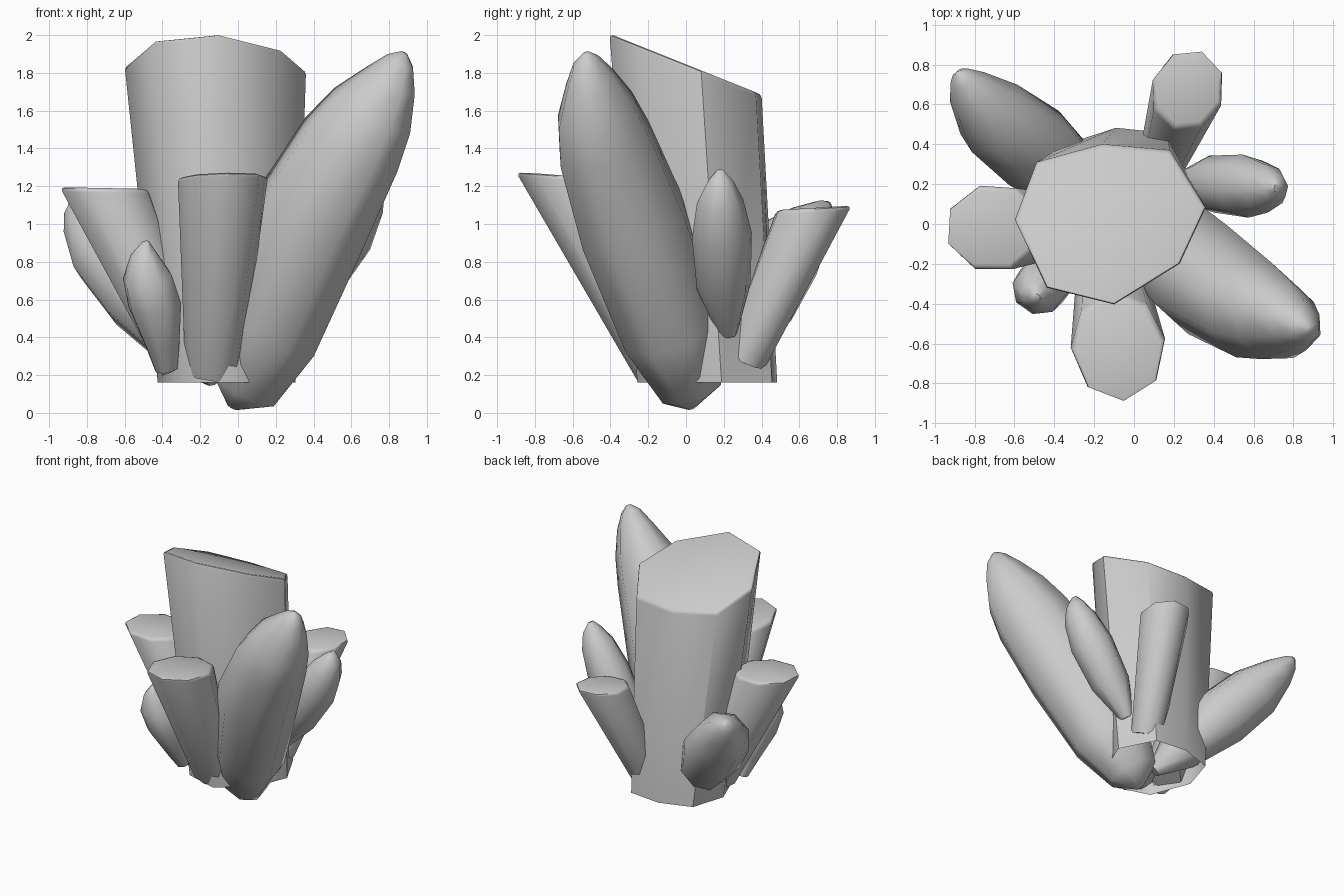
import bpy, bmesh, math
from mathutils import Vector

if "Cube" in bpy.data.objects:
    bpy.data.objects.remove(bpy.data.objects["Cube"])


def finish(name, rings, cap_edge=0.0, open_base=False):
    """Skin stacked rings into a mesh; optionally bevel the top rim."""
    bm = bmesh.new()
    loops = [[bm.verts.new(p) for p in ring] for ring in rings]
    n = len(loops[0])
    for a, b in zip(loops, loops[1:]):
        for i in range(n):
            j = (i + 1) % n
            bm.faces.new((a[i], a[j], b[j], b[i]))
    if not open_base:
        bm.faces.new(loops[0][::-1])
    cap = bm.faces.new(loops[-1])
    if cap_edge:
        bmesh.ops.bevel(bm, geom=list(cap.edges), offset=cap_edge,
                        segments=2, profile=0.5, affect='EDGES')
    bmesh.ops.recalc_face_normals(bm, faces=bm.faces)
    me = bpy.data.meshes.new(name)
    bm.to_mesh(me)
    bm.free()
    ob = bpy.data.objects.new(name, me)
    bpy.context.collection.objects.link(ob)
    bpy.ops.object.select_all(action='DESELECT')
    ob.select_set(True)
    bpy.context.view_layer.objects.active = ob
    bpy.ops.object.shade_smooth_by_angle(angle=math.radians(52))


def ring(center, axis, r, sides, turn, width=1.0):
    """Polygon square to the axis; width scales it sideways to the lean."""
    axis = Vector(axis).normalized()
    u = (Vector((0, 0, 1)) - axis * axis.z).normalized()
    v = axis.cross(u) * width
    return [Vector(center) + r * (math.cos(t) * u + math.sin(t) * v)
            for t in (turn + 2 * math.pi * i / sides for i in range(sides))]


def rounded_crystal(name, stations, sides=8, turn=0.2, width=1.0):
    """Spindle through (x, y, z, radius) stations."""
    axis = Vector(stations[-1][:3]) - Vector(stations[0][:3])
    finish(name, [ring(s[:3], axis, s[3] * 1.03, sides, turn, width) for s in stations])


def cut_crystal(name, base, top, r0, r1, sides=8, turn=0.0, slope=(0, 0)):
    """Tapered prism whose top is cut by a near-level plane."""
    base, top = Vector(base), Vector(top)
    axis = (top - base).normalized()
    low = ring(base, axis, r0, sides, turn)
    high = ring(top, axis, r1, sides, turn)
    normal = Vector((-slope[0], -slope[1], 1))
    cut = []
    for a, b in zip(low, high):
        d = b - a
        cut.append(b + d * ((top - b).dot(normal) / d.dot(normal)))
    finish(name, [low, cut], 0.025)


# Tall central crystal with a slanted top
outline = [(0.36, 0.08), (0.18, 0.37), (-0.16, 0.40), (-0.49, 0.31),
           (-0.60, 0.02), (-0.44, -0.32), (-0.10, -0.405), (0.23, -0.20)]
finish("main_crystal", [
    [(-0.06 + (x + 0.12) * 0.76, 0.115 + y * 0.92, 0.16) for x, y in outline],
    [(x, y, 1.845 - 0.4 * y) for x, y in outline]], 0.02, open_base=True)

# Large rounded crystal leaning front right
rounded_crystal("large_rounded_crystal", [
    (-0.03, 0.03, 0.03, 0.03), (0.03, 0.03, 0.13, 0.19), (0.15, -0.08, 0.45, 0.30),
    (0.37, -0.28, 1.00, 0.33), (0.60, -0.43, 1.42, 0.29), (0.71, -0.48, 1.60, 0.24),
    (0.81, -0.51, 1.76, 0.15), (0.86, -0.53, 1.86, 0.08), (0.88, -0.53, 1.905, 0.02)],
    width=0.85)

# Rounded crystal leaning back left
rounded_crystal("back_left_rounded_crystal", [
    (-0.12, 0.08, 0.18, 0.05), (-0.26, 0.19, 0.35, 0.16), (-0.50, 0.38, 0.63, 0.22),
    (-0.70, 0.53, 0.86, 0.20), (-0.82, 0.66, 1.01, 0.12), (-0.87, 0.73, 1.08, 0.06),
    (-0.885, 0.755, 1.11, 0.015)])

# Rounded crystal on the right
rounded_crystal("right_rounded_crystal", [
    (0.25, 0.22, 0.42, 0.05), (0.39, 0.20, 0.67, 0.14), (0.56, 0.19, 0.94, 0.155),
    (0.66, 0.18, 1.12, 0.12), (0.71, 0.18, 1.22, 0.07), (0.72, 0.18, 1.28, 0.02)])

# Small rounded crystal front left
rounded_crystal("small_rounded_crystal", [
    (-0.38, -0.14, 0.23, 0.06), (-0.40, -0.20, 0.36, 0.09), (-0.44, -0.28, 0.57, 0.14),
    (-0.48, -0.33, 0.72, 0.13), (-0.50, -0.36, 0.84, 0.07), (-0.49, -0.37, 0.905, 0.02)])

# Flat-topped crystals
cut_crystal("front_cut_crystal", (-0.13, -0.12, 0.23), (-0.08, -0.61, 1.25),
            0.15, 0.24, slope=(0.02, -0.08))
cut_crystal("left_cut_crystal", (-0.28, 0.00, 0.25), (-0.70, -0.02, 1.19),
            0.14, 0.225, turn=0.3, slope=(-0.02, 0))
cut_crystal("back_right_cut_crystal", (0.14, 0.31, 0.28), (0.27, 0.67, 1.085),
            0.12, 0.185, slope=(0, 0.06))
